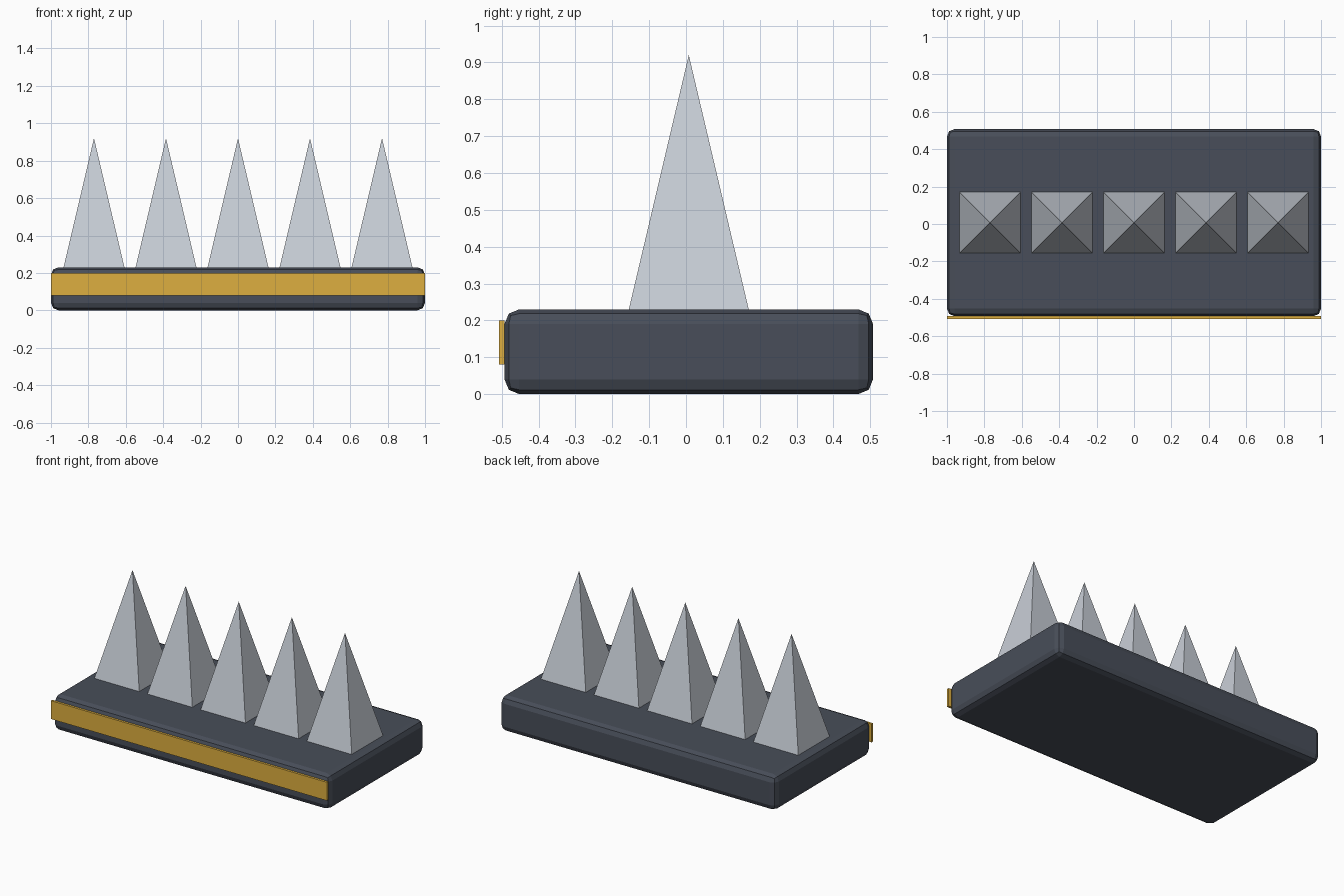
import bpy
from math import pi

if "Cube" in bpy.data.objects:
    bpy.data.objects.remove(bpy.data.objects["Cube"])

Y = 0.0075  # slab and spikes sit slightly back of centre to make room for the strip


def material(name, rgb):
    m = bpy.data.materials.new(name)
    m.diffuse_color = (*rgb, 1)
    m.use_nodes = True
    m.node_tree.nodes["Principled BSDF"].inputs["Base Color"].default_value = m.diffuse_color
    return m


def box(name, size, loc, mat):
    bpy.ops.mesh.primitive_cube_add(size=1, location=loc)
    ob = bpy.context.object
    ob.name = name
    ob.scale = size
    bpy.ops.object.transform_apply(location=False, rotation=False, scale=True)
    ob.data.materials.append(mat)
    return ob


dark = material("dark_slate", (0.065, 0.076, 0.10))
steel = material("pale_steel", (0.58, 0.62, 0.68))
gold = material("gold", (0.73, 0.43, 0.05))

# Base slab with two-step bevelled edges
base = box("base_slab", (2, 1, 0.23), (0, Y, 0.115), dark)
bevel = base.modifiers.new("bevel", 'BEVEL')
bevel.width = 0.04
bevel.segments = 2

# Warning strip along the front
box("front_strip", (2, 0.015, 0.12), (0, -0.5, 0.14), gold)

# Row of four-sided spikes
for i in range(5):
    bpy.ops.mesh.primitive_cone_add(vertices=4, radius1=0.23, radius2=0, depth=0.69,
                                    location=((i - 2) * 0.385, Y, 0.23 + 0.345),
                                    rotation=(0, 0, pi / 4))
    spike = bpy.context.object
    spike.name = f"spike_{i + 1}"
    spike.data.materials.append(steel)
